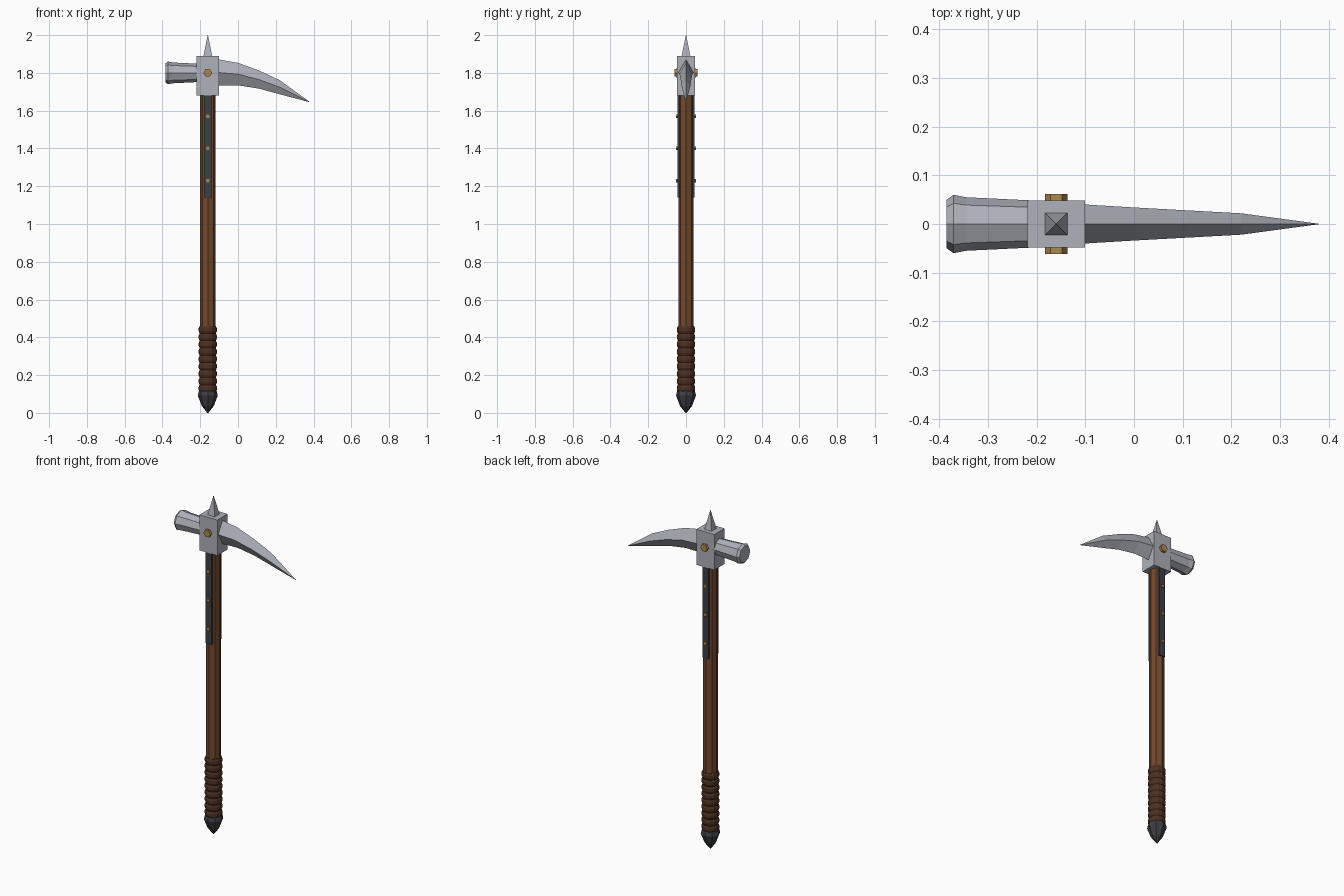
import bpy, math

if "Cube" in bpy.data.objects:
    bpy.data.objects.remove(bpy.data.objects["Cube"])

CX = -0.16      # shaft axis
HZ = 1.80       # head axis height


def material(name, rgb):
    m = bpy.data.materials.new(name)
    m.diffuse_color = (*rgb, 1)
    m.use_nodes = True
    m.node_tree.nodes["Principled BSDF"].inputs["Base Color"].default_value = m.diffuse_color
    return m


STEEL = material("steel", (0.42, 0.44, 0.49))
IRON = material("dark_iron", (0.045, 0.05, 0.057))
WOOD = material("wood", (0.17, 0.065, 0.025))
LEATHER = material("leather", (0.075, 0.03, 0.015))
BRASS = material("brass", (0.42, 0.25, 0.07))


def loft(name, rings, mat):
    """Skin equal-sized rings of points and cap both ends."""
    n = len(rings[0])
    verts = [p for r in rings for p in r]
    faces = [(k * n + i, k * n + (i + 1) % n, (k + 1) * n + (i + 1) % n, (k + 1) * n + i)
             for k in range(len(rings) - 1) for i in range(n)]
    faces += [tuple(reversed(range(n))), tuple(range(len(verts) - n, len(verts)))]
    me = bpy.data.meshes.new(name)
    me.from_pydata(verts, [], faces)
    me.materials.append(mat)
    ob = bpy.data.objects.new(name, me)
    bpy.context.collection.objects.link(ob)
    # consistent outward normals
    bpy.context.view_layer.objects.active = ob
    ob.select_set(True)
    bpy.ops.object.mode_set(mode='EDIT')
    bpy.ops.mesh.select_all(action='SELECT')
    bpy.ops.mesh.normals_make_consistent(inside=False)
    bpy.ops.object.mode_set(mode='OBJECT')
    ob.select_set(False)
    return ob


def turned(name, profile, sides, mat, axis='Z', origin=(CX, 0, 0)):
    """Turn (radius, distance) pairs about an axis through origin."""
    ox, oy, oz = origin
    rings = []
    for r, d in profile:
        ring = []
        for i in range(sides):
            a = 2 * math.pi * i / sides
            u, v = r * math.cos(a), r * math.sin(a)
            p = {'X': (d, u, v), 'Y': (u, d, v), 'Z': (u, v, d)}[axis]
            ring.append((ox + p[0], oy + p[1], oz + p[2]))
        rings.append(ring)
    return loft(name, rings, mat)


def rect(hx, hy, z, y=0):
    return [(CX + sx * hx, y + sy * hy, z) for sx, sy in ((-1, -1), (1, -1), (1, 1), (-1, 1))]


# Shaft, pommel
turned("shaft", [(0.041, 0.08), (0.041, 1.72)], 8, WOOD)
turned("pommel", [(0.046, 0.12), (0.053, 0.092), (0.032, 0.037), (0.003, 0)], 8, IRON)

# Ridged leather grip
wraps, z0, z1 = 9, 0.11, 0.46
step = (z1 - z0) / wraps
grip = [(0.043, z0)]
for k in range(wraps):
    z = z0 + k * step
    grip += [(0.048, z + 0.3 * step), (0.048, z + 0.7 * step), (0.043, z + step)]
turned("grip", grip, 12, LEATHER)

# Head block and top spike
loft("head_block", [rect(0.059, 0.048, 1.68), rect(0.059, 0.048, 1.89)], STEEL)
loft("top_spike", [rect(0.024, 0.024, 1.885), rect(0.0008, 0.0008, 2.0)], STEEL)

# Hammer, flared with a chamfered face
turned("hammer", [(0.048, -0.20), (0.055, -0.345), (0.060, -0.371), (0.050, -0.385)],
       8, STEEL, 'X', (0, 0, HZ))

# Curved pick: x, top z, bottom z, half width
pick = [(-0.12, 1.873, 1.732, 0.041), (-0.10, 1.871, 1.732, 0.040), (0.0, 1.853, 1.734, 0.034),
        (0.11, 1.813, 1.717, 0.028), (0.22, 1.762, 1.687, 0.022), (0.379, 1.647, 1.645, 0.0006)]
loft("pick", [[(x, 0, t), (x, w, (t + b) / 2), (x, 0, b), (x, -w, (t + b) / 2)]
              for x, t, b, w in pick], STEEL)

# Head pin through the block
turned("head_pin", [(0.023, -0.062), (0.023, 0.062)], 6, BRASS, 'Y', (CX, 0, HZ))

# Langets and their rivets, front and back
for side, s in (("front", -1), ("back", 1)):
    loft(f"langet_{side}", [rect(0.019, 0.006, 1.14, s * 0.040),
                            rect(0.019, 0.006, 1.70, s * 0.040)], IRON)
    for i, z in enumerate((1.23, 1.40, 1.57)):
        turned(f"langet_rivet_{side}_{i + 1}", [(0.011, s * 0.04), (0.011, s * 0.052)],
               6, BRASS, 'Y', (CX, 0, z))
